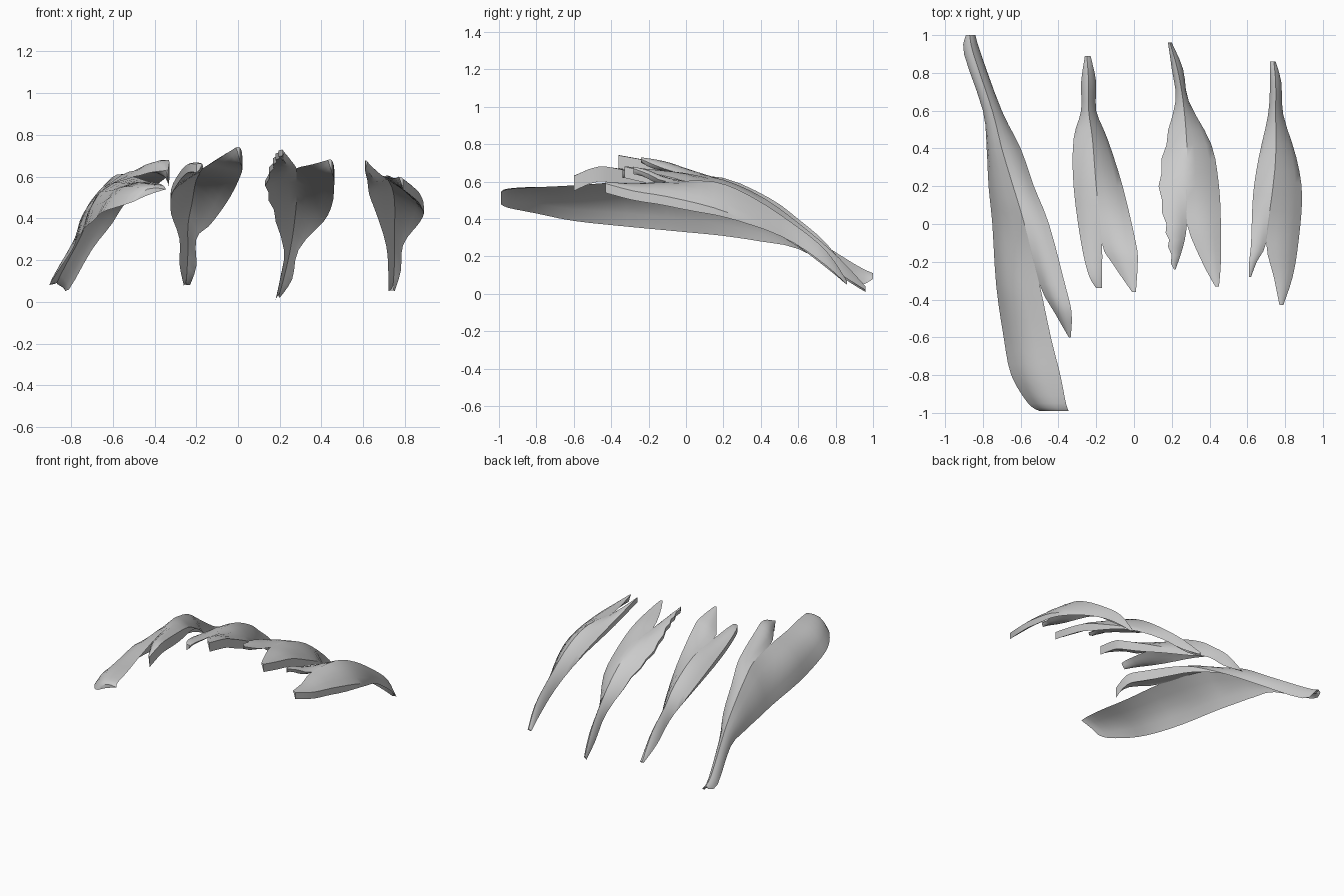
import bpy, bmesh, math
from mathutils import Vector

if "Cube" in bpy.data.objects:
    bpy.data.objects.remove(bpy.data.objects["Cube"])

COLS = 4      # faces across each half blade
STEPS = 3     # spline steps between stations


def spline(pts):
    """Catmull-Rom through the given points."""
    out = []
    for i in range(len(pts) - 1):
        p0, p1 = pts[max(i - 1, 0)], pts[i]
        p2, p3 = pts[i + 1], pts[min(i + 2, len(pts) - 1)]
        for s in range(STEPS):
            t = s / STEPS
            out.append(0.5 * (2 * p1 + (p2 - p0) * t
                              + (2 * p0 - 5 * p1 + 4 * p2 - p3) * t * t
                              + (3 * p1 - p0 - 3 * p2 + p3) * t ** 3))
    out.append(pts[-1])
    return out


def half_blade(bm, edge, mid, n_body, camber, thick, jag=0.0, rim=0.0):
    """Closed arched strip: top skin, flatter lower skin and a hanging outer rim."""
    split = (n_body - 1) * STEPS
    rows = list(zip(spline(edge), spline(mid)))
    skins = []
    for under in (False, True):
        grid = []
        for i, (a, b) in enumerate(rows):
            if i % 2 and i > 8:
                a = a + Vector((jag, 0, 0))
            d = b - a
            up = Vector((-d.z, 0, d.x))
            if up.z < 0:
                up = -up
            lobe = min(1, max(0, (i - split + STEPS) / STEPS))   # 0 body, 1 lobe
            hang = rim * min(1, max(0, (i - split + 2.5 * STEPS) / (2 * STEPS)))
            row = []
            for k in range(COLS + 1):
                t = k / COLS
                arch = math.sin(math.pi * t)
                p = a + d * t + up * arch * (camber * (0.45 + 0.55 * lobe))
                if under:
                    body_drop = math.sin(math.pi * t / 2)
                    fade = min(1, d.length / 0.05) * (0.4 if i == 0 else 1)
                    p.z -= thick * fade * (body_drop * (1 - lobe) + arch * lobe)
                    p.z -= hang * (1 - t) ** 2
                row.append(bm.verts.new(p))
            grid.append(row)
        for r, q in zip(grid, grid[1:]):
            for k in range(COLS):
                bm.faces.new((r[k], r[k + 1], q[k + 1], q[k]))
        skins.append([r[0] for r in grid])
    if rim:
        top, low = skins
        for i in range(len(top) - 1):
            bm.faces.new((top[i], top[i + 1], low[i + 1], low[i]))


def leaf(name, body, left, right, camber=0.12, thick=0.035, jag=0.0,
         lift=0.02, rims=(0, 0)):
    """body rows: y, left xz, centre xz, right xz; lobe rows: y, outer xz, inner xz."""
    bm = bmesh.new()
    for side, lobe, j, rim in ((1, left, jag, rims[0]), (5, right, 0, rims[1])):
        edge = [Vector((r[side], r[0], r[side + 1])) for r in body]
        mid = [Vector((r[3], r[0], r[4] + (lift if 0 < i < len(body) - 1 else 0)))
               for i, r in enumerate(body)]
        edge += [Vector((r[1], r[0], r[2])) for r in lobe]
        mid += [Vector((r[3], r[0], r[4])) for r in lobe]
        half_blade(bm, edge, mid, len(body), camber, thick, j, rim)
    bmesh.ops.remove_doubles(bm, verts=bm.verts, dist=0.001)
    bmesh.ops.holes_fill(bm, edges=[e for e in bm.edges if e.is_boundary], sides=0)
    bmesh.ops.recalc_face_normals(bm, faces=bm.faces)
    me = bpy.data.meshes.new(name)
    bm.to_mesh(me)
    bm.free()
    ob = bpy.data.objects.new(name, me)
    bpy.context.collection.objects.link(ob)
    bpy.context.view_layer.objects.active = ob
    ob.select_set(True)
    bpy.ops.object.shade_smooth_by_angle(angle=math.radians(35))
    ob.select_set(False)


# Large drooping leaf on the left
leaf("large_leaf",
     [(1.0, -.89, .09, -.87, .11, -.84, .08),
      (.90, -.90, .09, -.85, .14, -.81, .06),
      (.60, -.80, .24, -.75, .33, -.70, .25),
      (.40, -.78, .28, -.70, .46, -.60, .38),
      (.20, -.77, .31, -.64, .54, -.53, .50),
      (.00, -.75, .33, -.58, .59, -.45, .59),
      (-.32, -.73, .36, -.50, .60, -.365, .66)],
     [(-.60, -.69, .39, -.44, .58), (-.80, -.65, .43, -.39, .57),
      (-.95, -.56, .46, -.36, .56), (-.99, -.50, .48, -.345, .54)],
     [(-.47, -.33, .68, -.42, .62), (-.60, -.335, .63, -.345, .63)],
     camber=0.2, thick=0.03, rims=(0, .08))

# Inner left leaf
leaf("inner_left_leaf",
     [(.89, -.26, .08, -.25, .09, -.23, .08),
      (.75, -.28, .18, -.24, .25, -.20, .17),
      (.60, -.28, .30, -.24, .38, -.20, .30),
      (.45, -.32, .43, -.22, .49, -.14, .38),
      (.20, -.32, .54, -.20, .60, -.06, .52),
      (-.1, -.28, .62, -.17, .64, .01, .67)],
     [(-.27, -.24, .66, -.17, .66), (-.34, -.20, .66, -.17, .66)],
     [(-.20, .02, .71, -.12, .67), (-.36, .01, .74, -.01, .74)],
     rims=(.04, .07))

# Inner right leaf with a ragged left edge
leaf("inner_right_leaf",
     [(.96, .18, .01, .19, .04, .20, .02),
      (.82, .20, .10, .23, .17, .26, .11),
      (.65, .22, .25, .26, .32, .29, .25),
      (.42, .16, .45, .28, .49, .41, .40),
      (.20, .13, .58, .28, .59, .45, .51),
      (.00, .16, .67, .28, .64, .46, .60)],
     [(-.12, .18, .71, .26, .67), (-.24, .20, .73, .22, .72)],
     [(-.20, .46, .65, .36, .66), (-.33, .45, .68, .43, .68)],
     jag=0.012, rims=(.03, .06))

# Outer right leaf
leaf("outer_right_leaf",
     [(.86, .72, .05, .74, .07, .75, .05),
      (.75, .72, .14, .75, .21, .78, .15),
      (.58, .71, .27, .75, .35, .79, .27),
      (.35, .66, .44, .75, .50, .86, .38),
      (.15, .63, .54, .73, .58, .89, .46),
      (-.1, .62, .62, .70, .60, .87, .52)],
     [(-.20, .61, .66, .65, .64), (-.28, .61, .68, .62, .67)],
     [(-.28, .84, .55, .74, .59), (-.43, .79, .59, .77, .60)],
     rims=(.04, .05))
